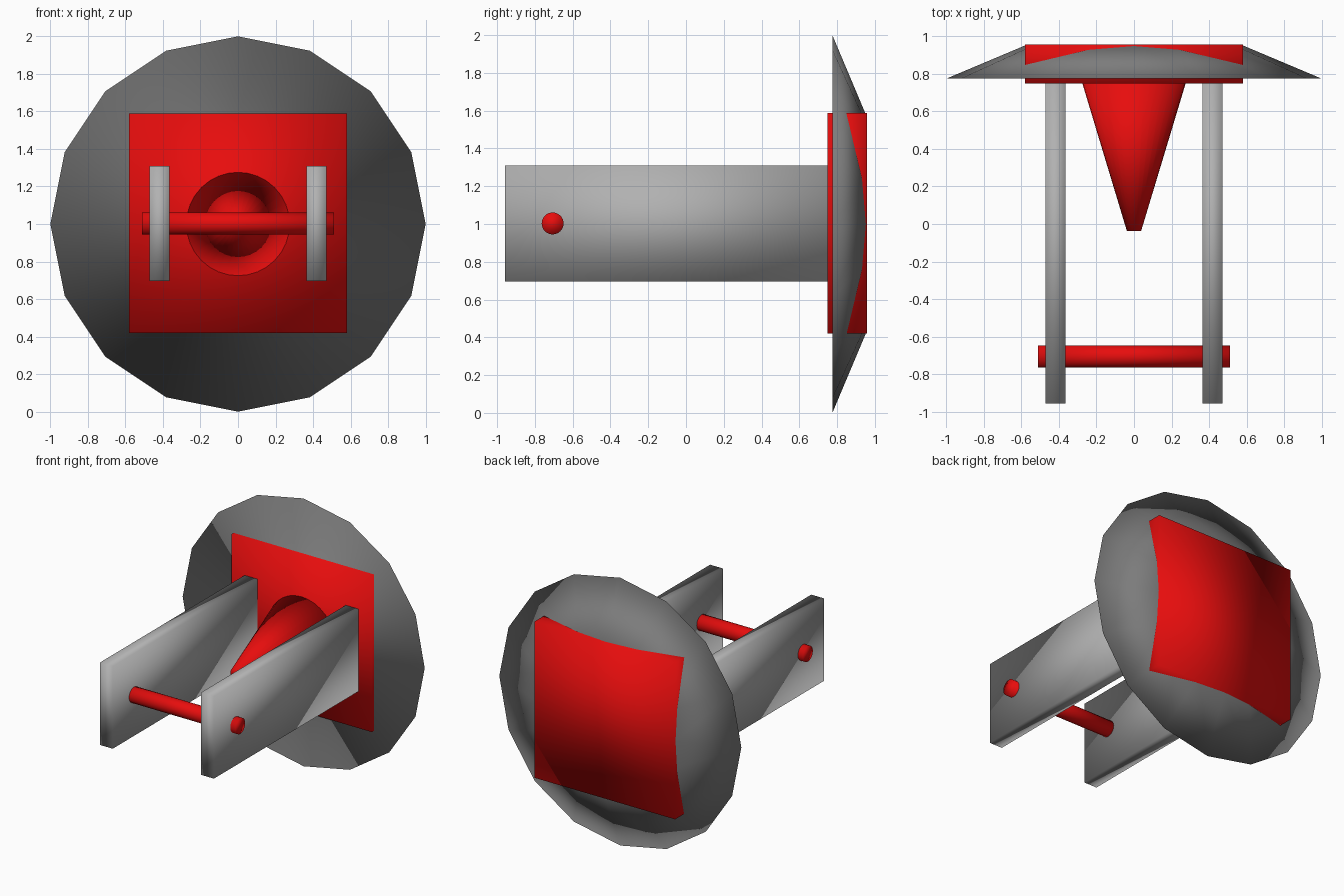
import bpy
import math

if "Cube" in bpy.data.objects:
    bpy.data.objects.remove(bpy.data.objects["Cube"])


def material(name, rgb):
    m = bpy.data.materials.new(name)
    m.diffuse_color = (*rgb, 1)
    m.use_nodes = True
    m.node_tree.nodes["Principled BSDF"].inputs["Base Color"].default_value = m.diffuse_color
    return m


red = material("red", (0.8, 0.004, 0.004))
dark_grey = material("dark grey", (0.2, 0.2, 0.2))
light_grey = material("light grey", (0.44, 0.44, 0.44))


def finish(name, mat):
    ob = bpy.context.object
    ob.name = name
    ob.data.materials.append(mat)
    bpy.ops.object.transform_apply(location=True, rotation=True, scale=True)
    bpy.ops.object.shade_smooth()
    return ob


def box(name, lo, hi, mat):
    bpy.ops.mesh.primitive_cube_add(
        size=1, location=[(a + b) / 2 for a, b in zip(lo, hi)])
    bpy.context.object.scale = [b - a for a, b in zip(lo, hi)]
    return finish(name, mat)


def cone_y(name, y0, r0, y1, r1, sides, mat):
    # frustum along y; after the rotation radius2 ends up at the front (-y)
    bpy.ops.mesh.primitive_cone_add(
        vertices=sides, radius1=r1, radius2=r0, depth=y1 - y0,
        location=(0, (y0 + y1) / 2, 1.0), rotation=(math.pi / 2, 0, 0))
    return finish(name, mat)


# Round bevelled disc at the back
cone_y("back_disc", 0.775, 1.0, 0.952, 0.58, 16, dark_grey)

# Square block through the disc
box("square_block", (-0.58, 0.75, 0.42), (0.58, 0.957, 1.588), red)

# Tapered spike pointing forward
cone_y("spike", -0.037, 0.038, 0.755, 0.277, 32, red)

# Two side arms
for side, x in (("left", -0.418), ("right", 0.418)):
    box(side + "_arm", (x - 0.053, -0.957, 0.695), (x + 0.053, 0.76, 1.31), light_grey)

# Cross pin through the arms
bpy.ops.mesh.primitive_cylinder_add(
    vertices=32, radius=0.058, depth=1.026,
    location=(0, -0.706, 1.003), rotation=(0, math.pi / 2, 0))
finish("cross_pin", red)
